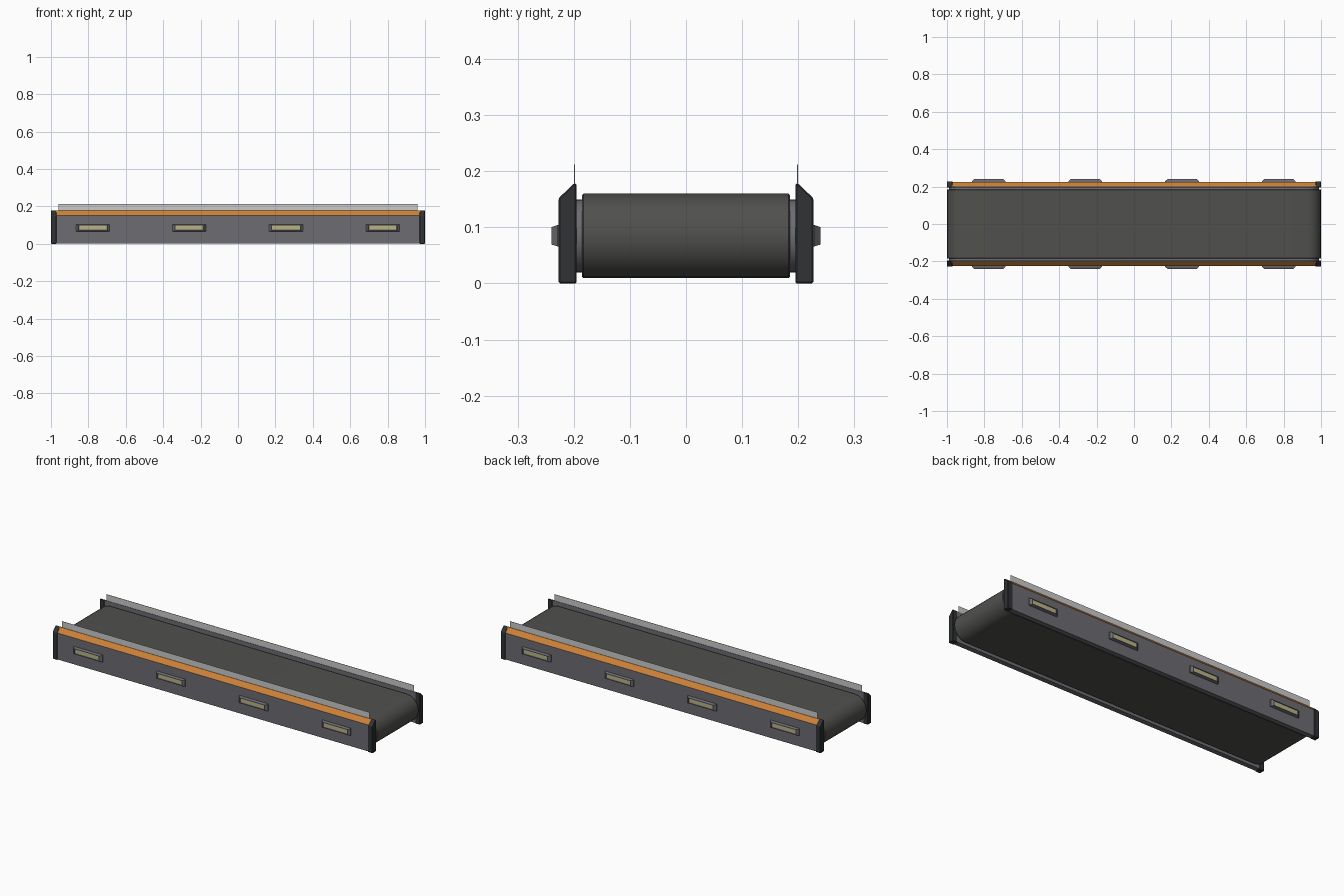
import bpy, bmesh, math
from mathutils import Vector

if "Cube" in bpy.data.objects:
    bpy.data.objects.remove(bpy.data.objects["Cube"])


def material(name, rgb, alpha=1.0):
    m = bpy.data.materials.new(name)
    m.diffuse_color = (*rgb, alpha)
    m.use_nodes = True
    m.node_tree.nodes["Principled BSDF"].inputs["Base Color"].default_value = m.diffuse_color
    return m


RUBBER = material("rubber", (0.08, 0.08, 0.075))
DARK = material("dark_metal", (0.03, 0.032, 0.035))
STEEL = material("steel", (0.15, 0.15, 0.17))
ORANGE = material("orange_paint", (0.6, 0.22, 0.04))
GLASS = material("glass", (0.55, 0.57, 0.58), 0.5)
LENS = material("lens", (0.5, 0.45, 0.25))


def finish(bm, name, mats):
    bmesh.ops.recalc_face_normals(bm, faces=bm.faces[:])
    me = bpy.data.meshes.new(name)
    bm.to_mesh(me)
    bm.free()
    ob = bpy.data.objects.new(name, me)
    bpy.context.collection.objects.link(ob)
    for m in mats:
        me.materials.append(m)
    return ob


def extrude(name, pts, offset, mats):
    """Closed prism from a 3D outline and an extrusion vector."""
    bm = bmesh.new()
    face = bm.faces.new([bm.verts.new(p) for p in pts])
    new = bmesh.ops.extrude_face_region(bm, geom=[face])["geom"]
    bmesh.ops.translate(bm, vec=offset,
                        verts=[v for v in new if isinstance(v, bmesh.types.BMVert)])
    # the extruded source face stays as the near cap
    return finish(bm, name, mats)


def bevel(ob, width):
    b = ob.modifiers.new("bevel", "BEVEL")
    b.width = width
    b.segments = 1


def smooth(ob):
    bpy.ops.object.select_all(action="DESELECT")
    ob.select_set(True)
    bpy.context.view_layer.objects.active = ob
    bpy.ops.object.shade_smooth_by_angle(angle=math.radians(35))


def loop_body(name, radius, half_width, mat, segs=14):
    """Stadium-shaped loop running round both end rollers."""
    pts = []
    for side in (1, -1):
        for i in range(segs + 1):
            a = -math.pi / 2 + math.pi * i / segs
            pts.append((side * (0.924 + radius * math.cos(a)), -half_width,
                        0.085 + side * radius * math.sin(a)))
    return extrude(name, pts, (0, 2 * half_width, 0), [mat])


# Belt and the narrower bed and rollers under it
belt = loop_body("belt", 0.075, 0.185, RUBBER)
bevel(belt, 0.002)
smooth(belt)
smooth(loop_body("belt_bed", 0.065, 0.197, STEEL))


def wall_profile(x, side, inner, outer, z0, z1):
    return [(x, side * inner, z0), (x, side * outer, z0), (x, side * outer, 0.152),
            (x, side * (inner + 0.005), z1), (x, side * inner, z1)]


def lamp(name, x, side):
    bm = bmesh.new()
    rings = []
    for y, w, h in ((0.22, 0.09, 0.02), (0.229, 0.09, 0.019), (0.24, 0.078, 0.0155),
                    (0.24, 0.075, 0.0125), (0.237, 0.074, 0.012)):
        rings.append([bm.verts.new((x + sx * w, side * y, 0.085 + sz * h))
                      for sx, sz in ((-1, -1), (1, -1), (1, 1), (-1, 1))])
    for a, b in zip(rings, rings[1:]):
        for i in range(4):
            j = (i + 1) % 4
            bm.faces.new((a[i], a[j], b[j], b[i]))
    bm.faces.new(rings[0])
    bm.faces.new(rings[-1]).material_index = 1
    return finish(bm, name, [STEEL, LENS])


for side, label in ((-1, "front"), (1, "back")):
    # Side frame with painted chamfer
    frame = extrude(label + "_side_frame",
                    wall_profile(-0.975, side, 0.196, 0.224, 0.003, 0.177),
                    (1.95, 0, 0), [STEEL, ORANGE])
    for p in frame.data.polygons:
        if p.normal.z > 0.3 and abs(p.normal.y) > 0.3:
            p.material_index = 1

    # End caps on the frame
    for sx, end in ((-1, "left"), (1, "right")):
        cap = extrude(f"{label}_{end}_end_cap",
                      wall_profile(sx * 0.97, side, 0.195, 0.227, 0.0, 0.178),
                      (sx * 0.03, 0, 0), [DARK])
        bevel(cap, 0.003)

    # Glass guard standing on the frame
    y = side * 0.199
    extrude(label + "_glass_guard",
            [(-0.96, y - 0.001, 0.17), (-0.96, y + 0.001, 0.17),
             (-0.96, y + 0.001, 0.212), (-0.96, y - 0.001, 0.212)],
            (1.92, 0, 0), [GLASS])

    # Row of side lamps
    for i in range(4):
        lamp(f"{label}_lamp_{i + 1}", -0.777 + 0.517 * i, side)
